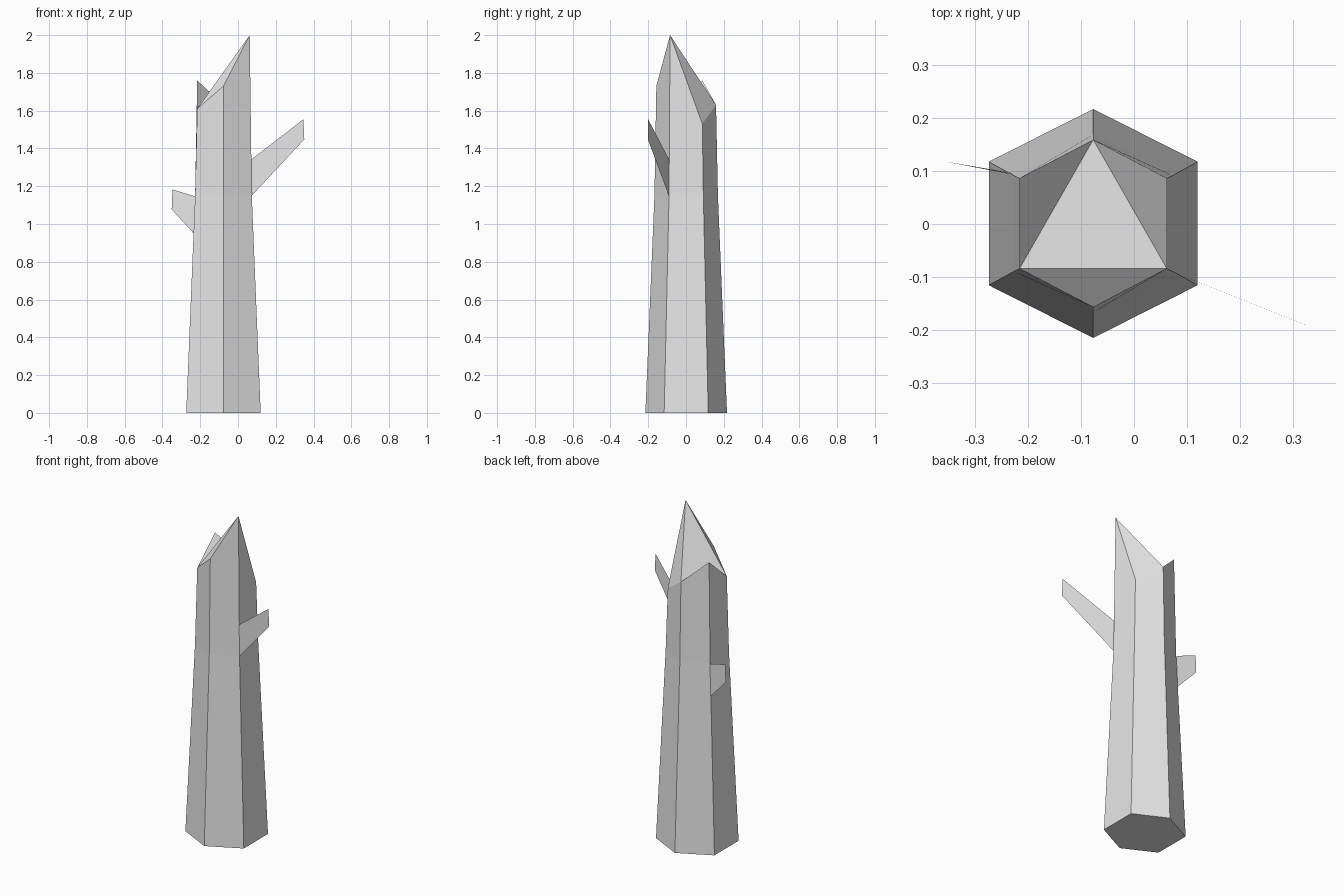
import bpy
import bmesh

if "Cube" in bpy.data.objects:
    bpy.data.objects.remove(bpy.data.objects["Cube"], do_unlink=True)

# One flat grey for everything
grey = bpy.data.materials.new("pale_grey_wood")
grey.use_nodes = True
COLOUR = (0.8, 0.8, 0.8, 1.0)
grey.diffuse_color = COLOUR
for node in grey.node_tree.nodes:
    if node.type == "BSDF_PRINCIPLED":
        node.inputs["Base Color"].default_value = COLOUR

CENTRE_X, CENTRE_Y = -0.077, 0.001


def finish(name, bm):
    """Turn a bmesh into a flat-shaded object."""
    mesh = bpy.data.meshes.new(name)
    bm.to_mesh(mesh)
    bm.free()
    mesh.materials.append(grey)
    obj = bpy.data.objects.new(name, mesh)
    bpy.context.collection.objects.link(obj)
    return obj


def ring(bm, rx, ry, heights):
    """Hexagon with points at front and back, anticlockwise from the front."""
    outline = [(0, -1), (1, -0.54), (1, 0.54), (0, 1), (-1, 0.54), (-1, -0.54)]
    return [bm.verts.new((CENTRE_X + x * rx, CENTRE_Y + y * ry, z))
            for (x, y), z in zip(outline, heights)]


# Trunk: tapered hexagon with a jagged, snapped top
bm = bmesh.new()
base = ring(bm, 0.197, 0.216, [0] * 6)
middle = ring(bm, 0.15, 0.168, [1.15] * 6)
top = ring(bm, 0.139, 0.158, [1.73, 2.0, 1.53, 1.63, 1.76, 1.61])
for lower, upper in ((base, middle), (middle, top)):
    for i in range(6):
        j = (i + 1) % 6
        bm.faces.new((lower[i], lower[j], upper[j], upper[i]))
bm.faces.new(base[::-1])

# Broken top: a sloping centre triangle and three corner splinters
bm.faces.new((top[1], top[3], top[5]))
for i in (0, 2, 4):
    bm.faces.new((top[i - 1], top[i], top[i + 1]))
finish("trunk", bm)


def branch(name, points):
    """Flat broken branch stub, a single sheet."""
    bm = bmesh.new()
    bm.faces.new([bm.verts.new(p) for p in points])
    return finish(name, bm)


branch("left_branch", [(0.073, -0.091, 1.15), (0.351, -0.202, 1.448),
                       (0.346, -0.2, 1.554), (0.071, -0.09, 1.342)])
branch("right_branch", [(-0.234, 0.097, 0.95), (-0.351, 0.117, 1.077),
                        (-0.347, 0.116, 1.183), (-0.227, 0.093, 1.146)])
